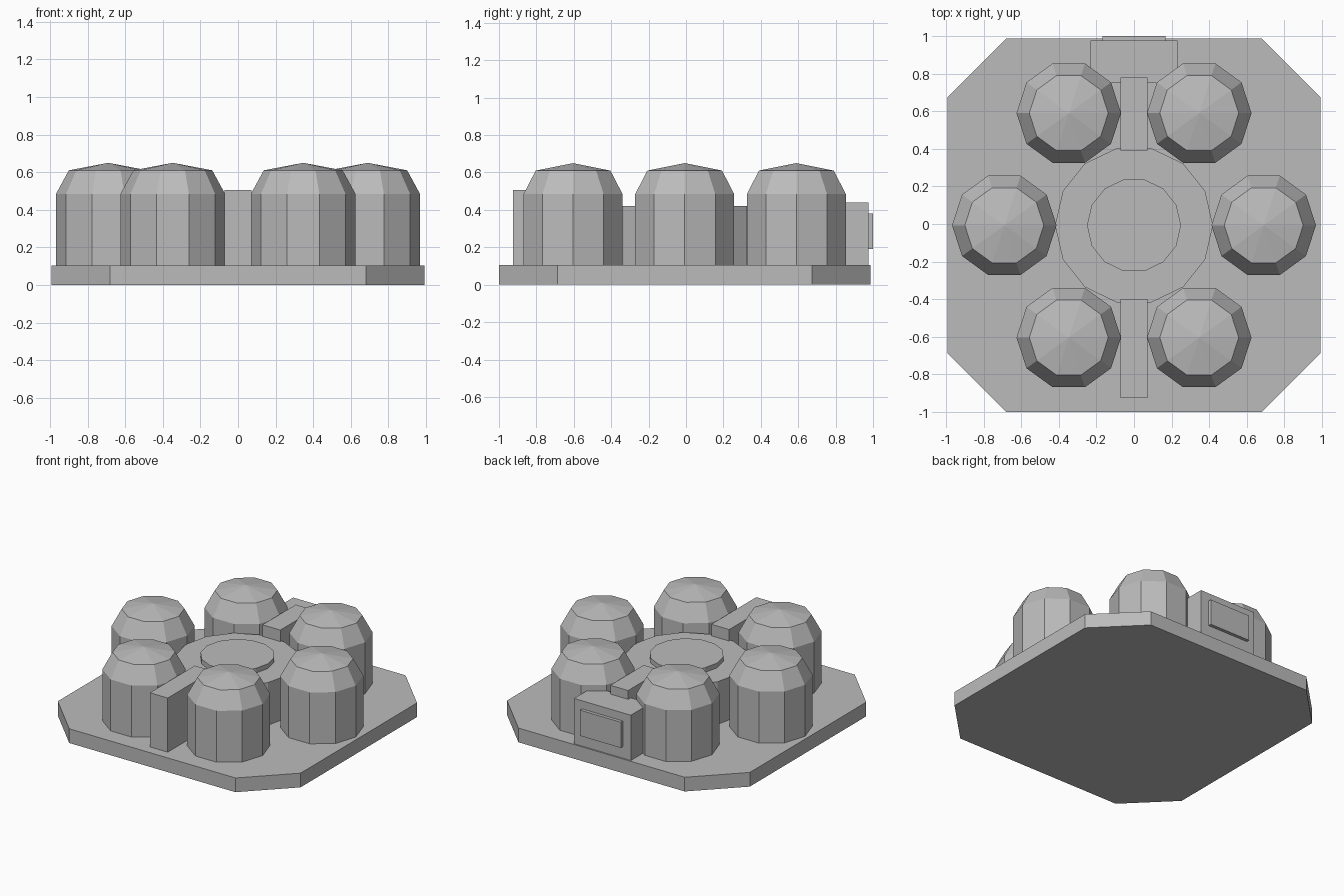
import bpy, bmesh
from math import cos, sin, tau

if "Cube" in bpy.data.objects:
    bpy.data.objects.remove(bpy.data.objects["Cube"])

grey = bpy.data.materials.new("plain_grey")
grey.use_nodes = True
colour = (0.5, 0.5, 0.5, 1)
grey.diffuse_color = colour
grey.node_tree.nodes["Principled BSDF"].inputs["Base Color"].default_value = colour

Y_SHIFT = -0.007  # the rear panel makes the base sit slightly forward


def finish(name, bm, location=(0, 0, 0)):
    bmesh.ops.recalc_face_normals(bm, faces=bm.faces)
    mesh = bpy.data.meshes.new(name)
    bm.to_mesh(mesh)
    bm.free()
    mesh.materials.append(grey)
    obj = bpy.data.objects.new(name, mesh)
    obj.location = location
    bpy.context.collection.objects.link(obj)
    return obj


def loft(name, rings, location=(0, 0, 0), apex=None):
    """Stack equal-length rings of points; close with a cap or an apex."""
    bm = bmesh.new()
    loops = [[bm.verts.new(p) for p in ring] for ring in rings]
    n = len(loops[0])
    for low, high in zip(loops, loops[1:]):
        for i in range(n):
            j = (i + 1) % n
            bm.faces.new((low[i], low[j], high[j], high[i]))
    bm.faces.new(loops[0][::-1])
    if apex is None:
        bm.faces.new(loops[-1])
    else:
        tip = bm.verts.new((0, 0, apex))
        for i in range(n):
            bm.faces.new((loops[-1][i], loops[-1][(i + 1) % n], tip))
    return finish(name, bm, location)


def ring(radius, z, sides):
    return [(radius * cos(tau * i / sides), radius * sin(tau * i / sides), z)
            for i in range(sides)]


def box(name, x, y, z):
    outline = [(x[0], y[0]), (x[1], y[0]), (x[1], y[1]), (x[0], y[1])]
    return loft(name, [[(*p, h) for p in outline] for h in z])


# Base slab with cut corners
A, B, TOP = 0.993, 0.68, 0.105
outline = [(A, -B), (A, B), (B, A), (-B, A), (-A, B), (-A, -B), (-B, -A), (B, -A)]
loft("base_slab", [[(*p, z) for p in outline] for z in (0, TOP)], (0, Y_SHIFT, 0))

# Six domed tanks
places = {"front_left": (0.347, -0.597), "front_right": (-0.347, -0.597),
          "middle_left": (0.69, 0), "middle_right": (-0.69, 0),
          "back_left": (0.347, 0.597), "back_right": (-0.347, 0.597)}
for side, (x, y) in places.items():
    rings = [ring(r, z, 10) for r, z in ((0.278, TOP), (0.278, 0.485), (0.21, 0.61))]
    loft(side + "_tank", rings, (x, y + Y_SHIFT, 0), apex=0.65)

# Central drum and its raised lid
loft("central_drum", [ring(0.42, z, 14) for z in (TOP, 0.42)], (0, Y_SHIFT, 0))
loft("drum_lid", [ring(0.25, z, 14) for z in (0.42, 0.455)], (0, Y_SHIFT, 0))

# Dividing walls, rear housing and its panel
box("front_wall", (-0.073, 0.073), (-0.925, -0.4), (TOP, 0.505))
box("back_wall", (-0.073, 0.073), (0.39, 0.78), (TOP, 0.505))
box("rear_housing", (-0.232, 0.232), (0.75, 0.976), (TOP, 0.44))
box("rear_panel", (-0.167, 0.167), (0.97, 1.0), (0.19, 0.38))
